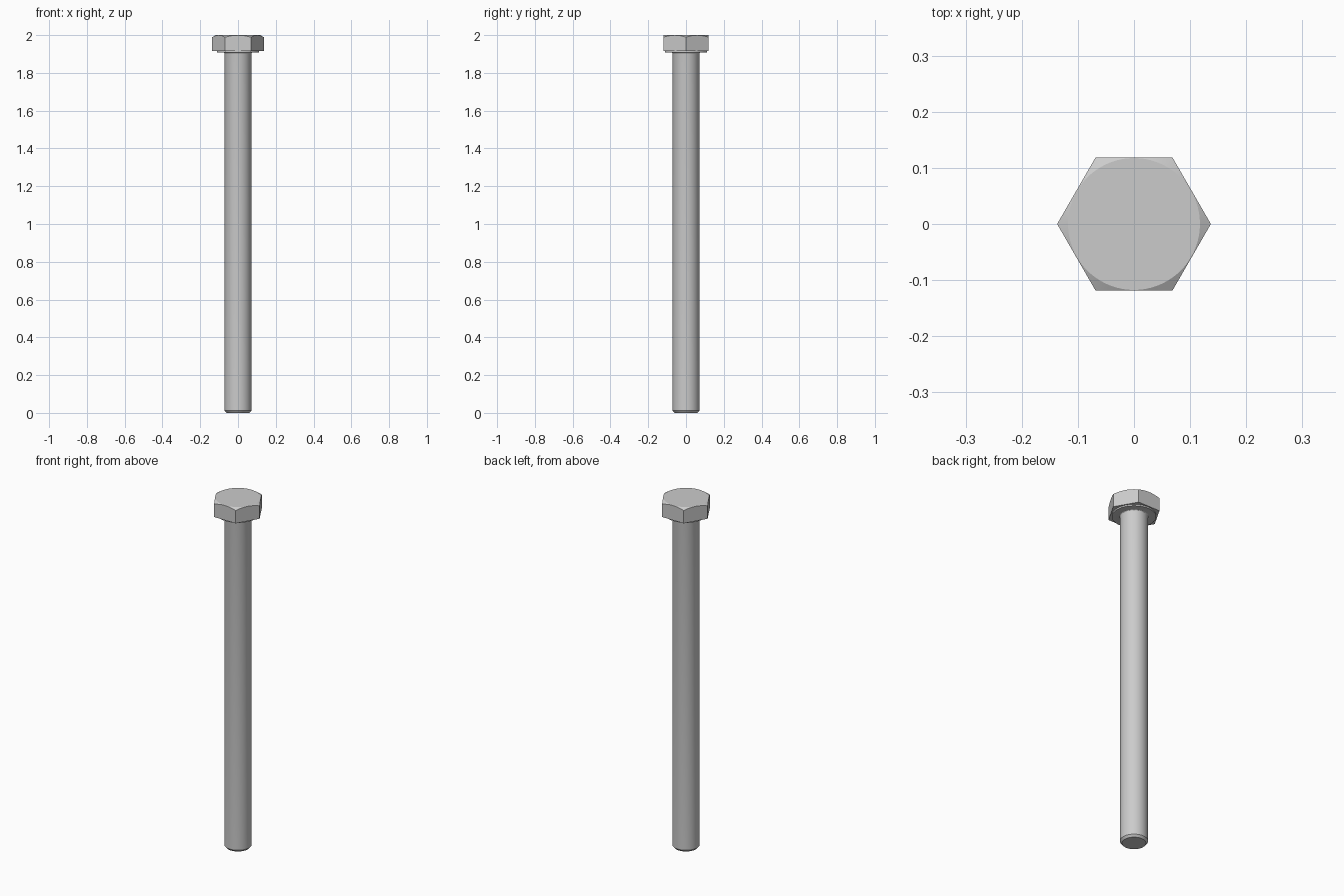
import bpy, bmesh, math

if "Cube" in bpy.data.objects:
    bpy.data.objects.remove(bpy.data.objects["Cube"])

HEX_R = 0.137      # corner radius of the head
SHANK_R = 0.071
SEGMENTS = 96


def make_object(name, bm):
    bmesh.ops.recalc_face_normals(bm, faces=bm.faces)
    mesh = bpy.data.meshes.new(name)
    bm.to_mesh(mesh)
    bm.free()
    obj = bpy.data.objects.new(name, mesh)
    bpy.context.collection.objects.link(obj)
    return obj


def lathe(name, profile):
    bm = bmesh.new()
    verts = [bm.verts.new((r, 0, z)) for r, z in profile]
    edges = [bm.edges.new(pair) for pair in zip(verts, verts[1:])]
    bmesh.ops.spin(bm, geom=verts + edges, cent=(0, 0, 0), axis=(0, 0, 1),
                   angle=math.tau, steps=SEGMENTS)
    bmesh.ops.remove_doubles(bm, verts=bm.verts, dist=1e-5)
    # Flat end caps
    bmesh.ops.holes_fill(bm, edges=[e for e in bm.edges if e.is_boundary], sides=0)
    return make_object(name, bm)


# Turned body: chamfered tip, shank, small fillet, washer face, chamfered head
fillet = 0.005
profile = [(SHANK_R - 0.010, 0), (SHANK_R, 0.012)]
for i in range(5):
    a = math.radians(90 * i / 4)
    profile.append((SHANK_R + fillet * (1 - math.cos(a)),
                    1.907 - fillet * (1 - math.sin(a))))
cone_r, outer_r = 0.1175, 0.16
profile += [(0.112, 1.907), (0.112, 1.915), (outer_r, 1.915),
            (outer_r, 2 - (outer_r - cone_r) * math.tan(math.radians(30))),
            (cone_r, 2)]
bolt = lathe("hex_bolt", profile)

# Hexagonal prism that cuts the six flats of the head
bm = bmesh.new()
bmesh.ops.create_circle(bm, cap_ends=True, segments=6, radius=HEX_R)
for v in bm.verts:
    a = math.tau * v.index / 6
    v.co = (HEX_R * math.cos(a), HEX_R * math.sin(a), -0.2)
top = bmesh.ops.extrude_face_region(bm, geom=bm.faces[:])["geom"]
bmesh.ops.translate(bm, vec=(0, 0, 2.4),
                    verts=[g for g in top if isinstance(g, bmesh.types.BMVert)])
cutter = make_object("hex_cutter", bm)
cutter.hide_render = True

cut = bolt.modifiers.new("hex_flats", "BOOLEAN")
cut.operation = "INTERSECT"
cut.solver = "EXACT"
cut.object = cutter

bpy.context.view_layer.objects.active = bolt
bolt.select_set(True)
bpy.ops.object.modifier_apply(modifier=cut.name)
bpy.data.objects.remove(cutter)
bpy.ops.object.shade_smooth_by_angle(angle=math.radians(20))
